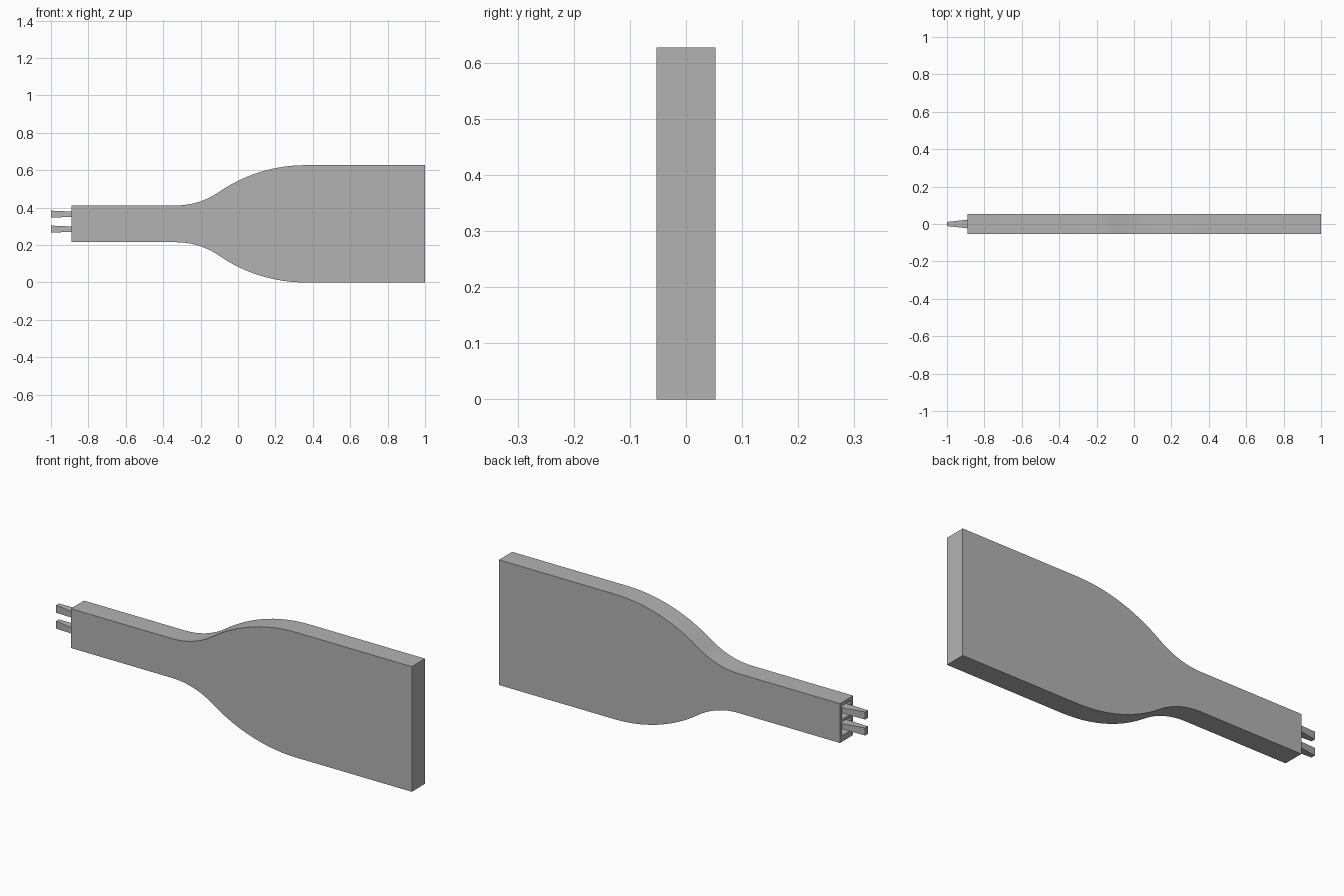
import bpy, bmesh, math

cube = bpy.data.objects.get("Cube")
if cube:
    bpy.data.objects.remove(cube, do_unlink=True)

grey = bpy.data.materials.new("plain grey")
grey.use_nodes = True
colour = (0.45, 0.45, 0.45, 1)
grey.diffuse_color = colour
grey.node_tree.nodes["Principled BSDF"].inputs["Base Color"].default_value = colour

MID = 0.3135        # height of the long axis
NECK, WIDE = 0.0985, 0.3135   # half heights of the two ends
DEPTH = 0.0525      # half thickness
END = -0.89         # narrow end of the body


def make_object(name, bm):
    bmesh.ops.recalc_face_normals(bm, faces=bm.faces)
    mesh = bpy.data.meshes.new(name)
    bm.to_mesh(mesh)
    bm.free()
    mesh.materials.append(grey)
    obj = bpy.data.objects.new(name, mesh)
    bpy.context.collection.objects.link(obj)
    return obj


def loft(name, sections):
    """Skin four-sided sections given as (x, z, half_y, half_z)."""
    bm = bmesh.new()
    rings = [[bm.verts.new((x, sy * hy, z + sz * hz))
              for sy, sz in ((-1, -1), (1, -1), (1, 1), (-1, 1))]
             for x, z, hy, hz in sections]
    for a, b in zip(rings, rings[1:]):
        for i in range(4):
            j = (i + 1) % 4
            bm.faces.new((a[i], a[j], b[j], b[i]))
    bm.faces.new(rings[0])
    bm.faces.new(rings[-1])
    return make_object(name, bm)


def shoulder(x0, x1, r0, steps):
    """Two tangent arcs that widen the neck into the broad end."""
    run, rise = x1 - x0, WIDE - NECK
    angle = 2 * math.atan(rise / run)
    r1 = run / math.sin(angle) - r0
    turns = [angle * i / steps for i in range(steps + 1)]
    first = [(x0 + r0 * math.sin(t), NECK + r0 * (1 - math.cos(t))) for t in turns]
    second = [(x1 - r1 * math.sin(t), WIDE - r1 * (1 - math.cos(t)))
              for t in reversed(turns[:-1])]
    return first + second


# Flat body, outline mirrored about its long axis
upper = [(END, NECK)] + shoulder(-0.33, 0.36, 0.4, 12) + [(1, WIDE)]
outline = [(x, MID + h) for x, h in upper] + [(x, MID - h) for x, h in reversed(upper)]
bm = bmesh.new()
face = bm.faces.new([bm.verts.new((x, -DEPTH, z)) for x, z in outline])
extruded = bmesh.ops.extrude_face_region(bm, geom=[face])
bmesh.ops.translate(bm, vec=(0, 2 * DEPTH, 0),
                    verts=[v for v in extruded["geom"] if isinstance(v, bmesh.types.BMVert)])
body = make_object("body", bm)

# Sockets in the narrow end, with a tapered prong standing in each
FLOOR = END + 0.06
for side, prong_z, socket_z in (("upper", 0.365, 0.36), ("lower", 0.285, 0.279)):
    cutter = loft(side + "_socket_cutter",
                  [(END - 0.05, socket_z, 0.036, 0.034), (FLOOR, socket_z, 0.036, 0.034)])
    cutter.hide_render = True
    cut = body.modifiers.new(side + " socket", "BOOLEAN")
    cut.operation = "DIFFERENCE"
    cut.solver = "EXACT"
    cut.object = cutter
    bpy.context.view_layer.objects.active = body
    bpy.ops.object.modifier_apply(modifier=cut.name)
    bpy.data.objects.remove(cutter, do_unlink=True)
    loft(side + "_prong", [(-1, prong_z, 0.011, 0.019),
                           (END, prong_z, 0.023, 0.014),
                           (FLOOR + 0.01, prong_z, 0.025, 0.014)])

# Smooth curved edges, sharp corners
bpy.ops.object.select_all(action="DESELECT")
body.select_set(True)
bpy.context.view_layer.objects.active = body
bpy.ops.object.shade_smooth_by_angle(angle=math.radians(30))
